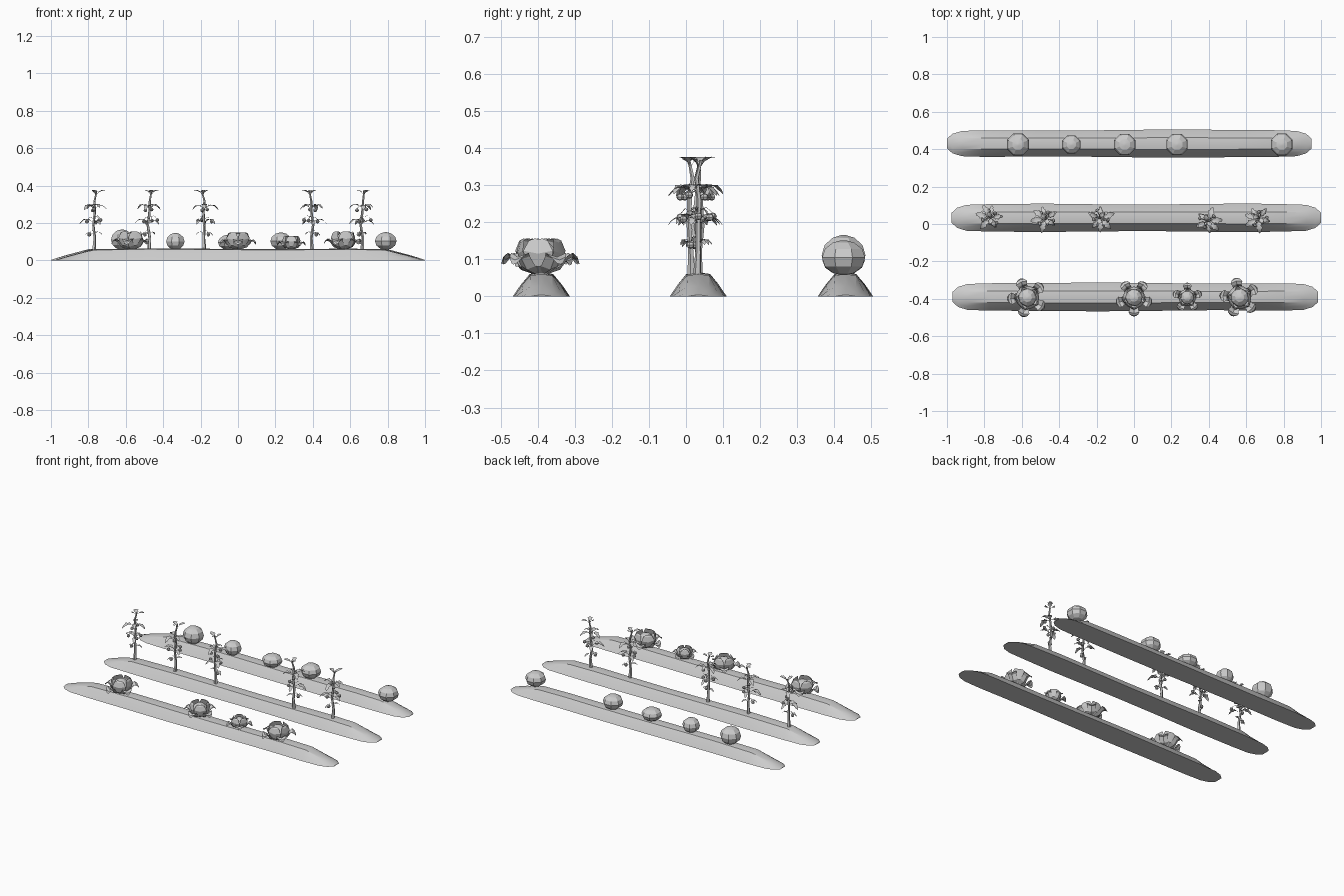
import bpy, bmesh, math
from mathutils import Vector

if "Cube" in bpy.data.objects:
    bpy.data.objects.remove(bpy.data.objects["Cube"])

clay = bpy.data.materials.new("plain_grey")
clay.diffuse_color = (0.6, 0.6, 0.6, 1)
clay.use_nodes = True
clay.node_tree.nodes["Principled BSDF"].inputs["Base Color"].default_value = clay.diffuse_color


def to_mesh(name, bm):
    bmesh.ops.recalc_face_normals(bm, faces=bm.faces)
    me = bpy.data.meshes.new(name)
    bm.to_mesh(me)
    bm.free()
    me.materials.append(clay)
    return me


def place(name, me, loc=(0, 0, 0), turn=0, size=(1, 1, 1)):
    ob = bpy.data.objects.new(name, me)
    ob.location, ob.scale = loc, size
    ob.rotation_euler.z = math.radians(turn)
    bpy.context.collection.objects.link(ob)
    return ob


def loft(bm, rings, closed=True, caps=True):
    """Skin a list of equal-length point rings."""
    vs = [[bm.verts.new(p) for p in r] for r in rings]
    n = len(vs[0])
    for a, b in zip(vs, vs[1:]):
        for i in range(n if closed else n - 1):
            j = (i + 1) % n
            bm.faces.new((a[i], a[j], b[j], b[i]))
    if closed and caps:
        bm.faces.new(vs[0])
        bm.faces.new(vs[-1])


def leaf(bm, base, azimuth, stations, cup):
    """Folded strip; stations are (reach, rise, half width)."""
    a = math.radians(azimuth)
    out, side = Vector((math.cos(a), math.sin(a), 0)), Vector((-math.sin(a), math.cos(a), 0))
    rings = []
    for r, z, w in stations:
        mid = Vector(base) + out * r + Vector((0, 0, z))
        edge = (Vector((0, 0, 1)) - out * 0.7) * w * cup
        rings.append([mid - side * w + edge, mid, mid + side * w + edge])
    loft(bm, rings, closed=False)


def ball(bm, centre, r, squash=1.0, seg=8, rows=6):
    rings = []
    for k in range(rows + 1):
        t = math.pi * k / rows
        s, z = max(math.sin(t), 0.12) * r, -math.cos(t) * r * squash
        rings.append([(centre[0] + s * math.cos(2 * math.pi * i / seg),
                       centre[1] + s * math.sin(2 * math.pi * i / seg),
                       centre[2] + z) for i in range(seg)])
    loft(bm, rings)


# Soil mounds: long ridges with tapered ends
def mound(name, x0, x1, y, half):
    bm = bmesh.new()
    length = x1 - x0
    ends = [(0, 0.35, 0.003), (0.03, 0.7, 0.013), (0.08, 0.9, 0.028), (0.2, 0.95, 0.06)]
    st = [(x0 + d, w, h) for d, w, h in ends]
    st += [(x0 + length * f, 0.96 + 0.04 * math.sin(9 * f + y * 5), 0.063 + 0.002 * math.sin(8 * f))
           for f in (0.25, 0.4, 0.55, 0.7, 0.8)]
    st += [(x1 - d, w, h) for d, w, h in reversed(ends)]
    prof = [(-1, 0), (-0.72, 0.5), (-0.42, 0.93), (0, 1), (0.42, 0.93), (0.72, 0.5), (1, 0)]
    loft(bm, [[(x, y + half * w * p, h * q) for p, q in prof] for x, w, h in st])
    place(name, to_mesh(name, bm))


mound("front_mound", -0.97, 0.985, -0.39, 0.077)
mound("middle_mound", -0.975, 1.0, 0.033, 0.077)
mound("back_mound", -1.0, 0.95, 0.43, 0.075)

# Pumpkins on the back mound
bm = bmesh.new()
ball(bm, (0, 0, 0), 1)
pumpkin = to_mesh("pumpkin", bm)
for i, (x, r, h) in enumerate([(-0.62, 0.064, 0.054), (-0.335, 0.053, 0.045), (-0.05, 0.062, 0.04),
                               (0.23, 0.062, 0.046), (0.79, 0.063, 0.047)]):
    place(f"pumpkin_{i + 1}", pumpkin, (x, 0.425, 0.057 + h), 22.5, (r, r, h))

# Cabbages: round heart, cupped inner leaves, drooping outer leaves
bm = bmesh.new()
ball(bm, (0, 0, 0.045), 0.05, 0.88)
for k in range(5):
    leaf(bm, (0, 0, 0), 72 * k + 36, [(0.02, 0, 0.012), (0.052, 0.02, 0.035), (0.062, 0.055, 0.04),
                                      (0.054, 0.085, 0.026), (0.046, 0.094, 0.01)], 0.2)
    leaf(bm, (0, 0, 0), 72 * k, [(0.02, 0, 0.012), (0.055, 0.012, 0.026), (0.075, 0.04, 0.024),
                                 (0.09, 0.046, 0.032), (0.103, 0.038, 0.024), (0.108, 0.026, 0.01)], 0.35)
cabbage = to_mesh("cabbage", bm)
for i, (x, turn, s) in enumerate([(-0.57, 40, 1), (0.0, 54, 0.94), (0.285, 18, 0.74), (0.565, 30, 1)]):
    place(f"cabbage_{i + 1}", cabbage, (x, -0.393, 0.06), turn, (s, s, s))

# Tall vine plants: crooked stem, toothed leaves in tiers, small fruit
bm = bmesh.new()
path = [(0, 0, 0, 0.011), (0.004, 0, 0.06, 0.008), (-0.004, 0.008, 0.13, 0.007),
        (0.004, 0.004, 0.2, 0.007), (0.002, -0.004, 0.26, 0.006), (0.014, 0.002, 0.31, 0.004)]
loft(bm, [[(x + r * math.cos(a * math.pi * 0.4), y + r * math.sin(a * math.pi * 0.4), z) for a in range(5)]
          for x, y, z, r in path])
blade = [(0, 0, 0.002), (0.25, 0.12, 0.003), (0.42, 0.2, 0.014), (0.52, 0.2, 0.009), (0.68, 0.17, 0.017),
         (0.78, 0.13, 0.009), (0.9, 0.02, 0.009), (1, -0.1, 0.001)]
tiers = [(0.085, 20, 0.045), (0.08, 190, 0.05), (0.14, 80, 0.065), (0.145, 165, 0.08), (0.14, 300, 0.065),
         (0.22, 5, 0.07), (0.225, 120, 0.075), (0.22, 230, 0.08), (0.23, 300, 0.06)]
for z, az, size in tiers:
    leaf(bm, (0, 0, z), az, [(r * size, h * size, w * size / 0.07) for r, h, w in blade], 0.25)
for az, size in ((10, 0.05), (130, 0.035), (250, 0.035)):
    leaf(bm, (0.01, 0, 0.288), az, [(r * size, 0.03 * r ** 0.5 + 0.2 * h * size, w) for r, h, w in blade], 0.2)
for az, z, d in ((40, 0.155, 0.035), (200, 0.15, 0.04), (320, 0.158, 0.045), (100, 0.21, 0.035),
                 (270, 0.215, 0.03), (180, 0.08, 0.025)):
    a = math.radians(az)
    ball(bm, (d * math.cos(a), d * math.sin(a), z), 0.011, 0.9, 6, 4)
    leaf(bm, (0, 0, z + 0.015), az, [(0, 0, 0.002), (d * 0.6, 0.008, 0.002), (d, -0.007, 0.002)], 0.5)
vine = to_mesh("vine_plant", bm)
for i, (x, y, turn) in enumerate([(-0.77, 0.035, 0), (-0.475, 0.03, 25), (-0.18, 0.03, 150),
                                  (0.395, 0.015, 200), (0.665, 0.03, 45)]):
    place(f"vine_plant_{i + 1}", vine, (x, y, 0.058), turn)

# Soft shading with crisp edges
for ob in bpy.context.scene.objects:
    ob.select_set(True)
    bpy.context.view_layer.objects.active = ob
bpy.ops.object.shade_smooth_by_angle(angle=math.radians(25))
